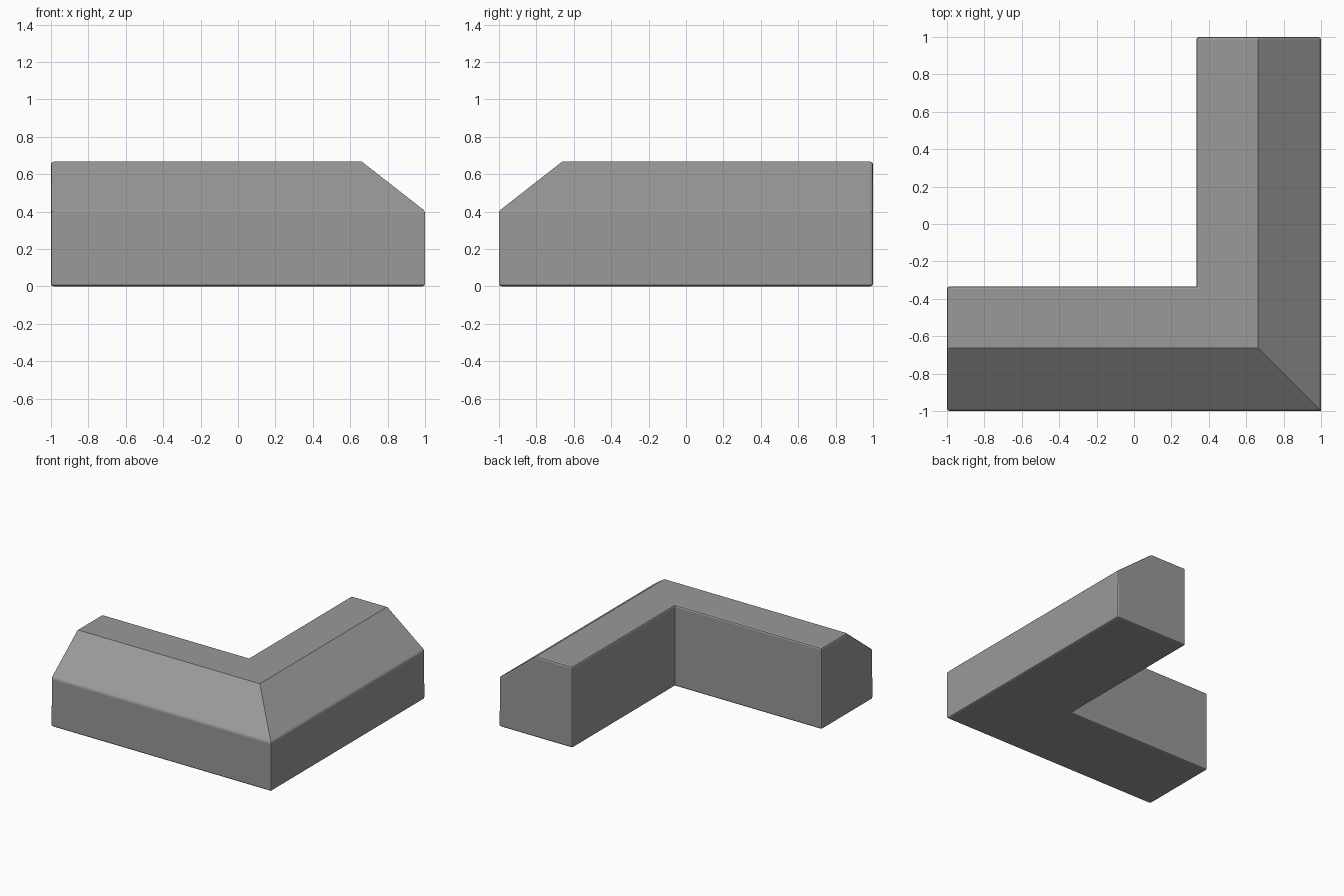
import bpy, bmesh
from math import radians

if "Cube" in bpy.data.objects:
    bpy.data.objects.remove(bpy.data.objects["Cube"])

# Cross-section: (distance in from the outer wall, height)
profile = [(0, 0), (0.667, 0), (0.667, 0.667), (0.338, 0.667), (0, 0.403)]

# Sweep the section along the front run, round the mitred corner, to the back
stations = [
    lambda d, z: (-1, -1 + d, z),
    lambda d, z: (1 - d, -1 + d, z),
    lambda d, z: (1 - d, 1, z),
]

bm = bmesh.new()
rings = [[bm.verts.new(place(d, z)) for d, z in profile] for place in stations]
n = len(profile)
for a, b in zip(rings, rings[1:]):
    for i in range(n):
        j = (i + 1) % n
        bm.faces.new((a[i], a[j], b[j], b[i]))
bm.faces.new(rings[0])
bm.faces.new(rings[-1])
bmesh.ops.recalc_face_normals(bm, faces=bm.faces)

# Ease every edge except the mitred corner and the shallow top crease
weight = bm.edges.layers.float.new("bevel_weight_edge")
mitre = set(rings[1])
for edge in bm.edges:
    is_mitre = all(v in mitre for v in edge.verts)
    is_crease = edge.calc_face_angle() < radians(45)
    edge[weight] = 0.0 if is_mitre or is_crease else 1.0

mesh = bpy.data.meshes.new("corner_ledge")
bm.to_mesh(mesh)
bm.free()
ledge = bpy.data.objects.new("corner_ledge", mesh)
bpy.context.collection.objects.link(ledge)

bevel = ledge.modifiers.new("eased_edges", 'BEVEL')
bevel.width = 0.014
bevel.segments = 2
bevel.limit_method = 'WEIGHT'

# Dark grey
grey = bpy.data.materials.new("dark_grey")
grey.diffuse_color = (0.32, 0.32, 0.32, 1)
grey.use_nodes = True
grey.node_tree.nodes["Principled BSDF"].inputs["Base Color"].default_value = grey.diffuse_color
mesh.materials.append(grey)
